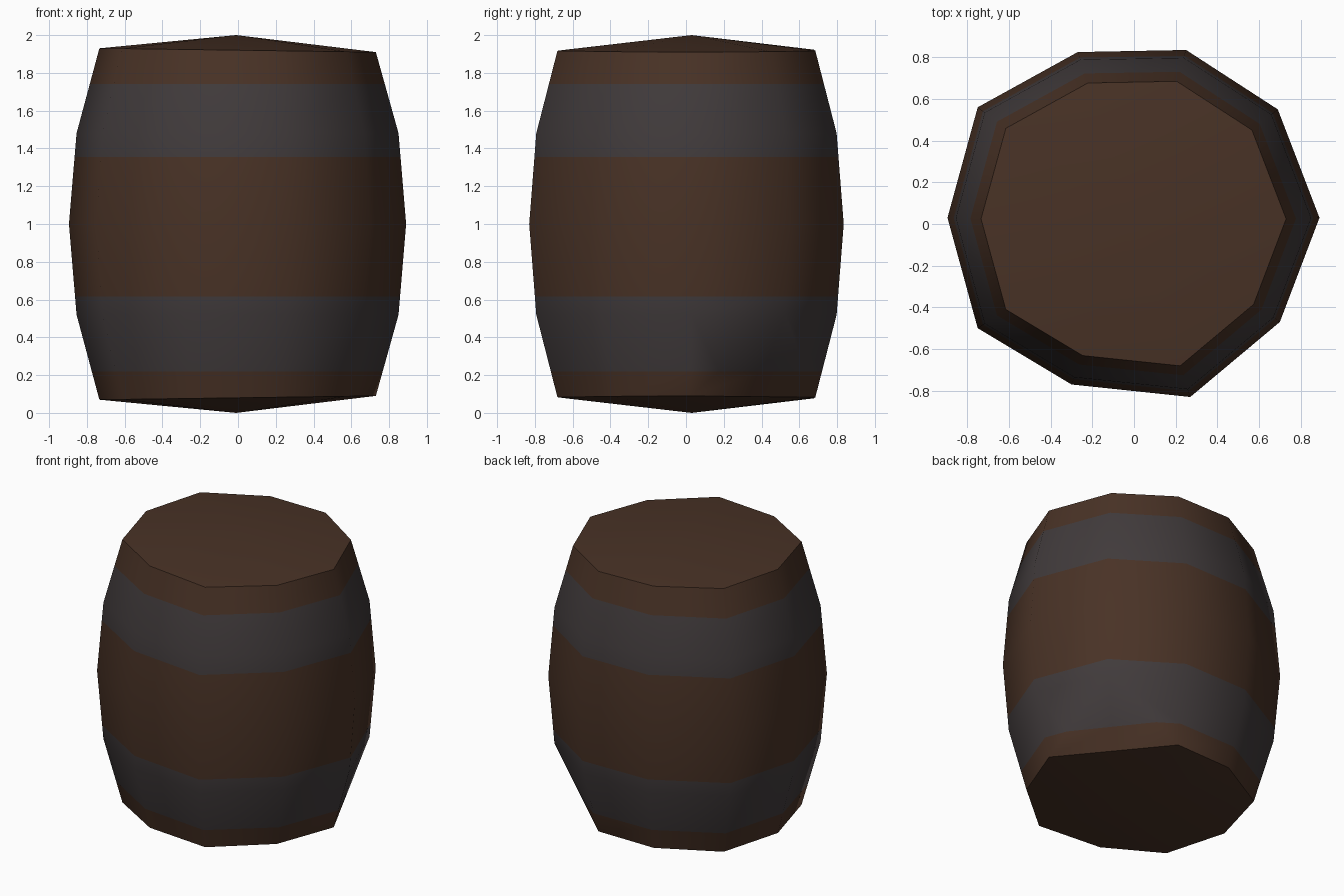
import bpy, bmesh, math

if "Cube" in bpy.data.objects:
    bpy.data.objects.remove(bpy.data.objects["Cube"])

def material(name, rgb):
    m = bpy.data.materials.new(name)
    m.diffuse_color = (*rgb, 1)
    m.use_nodes = True
    m.node_tree.nodes["Principled BSDF"].inputs["Base Color"].default_value = m.diffuse_color
    return m

wood = material("dark brown wood", (0.066, 0.032, 0.019))
iron = material("dark grey iron", (0.052, 0.043, 0.044))

# Uneven ten-sided outline at the belly (x, y)
OUTLINE = [(0.89, 0.03), (0.69, 0.55), (0.25, 0.835), (-0.27, 0.825), (-0.75, 0.56),
           (-0.895, 0.03), (-0.75, -0.50), (-0.30, -0.77), (0.27, -0.83), (0.70, -0.47)]
# Barrel profile (height, scale of the outline)
PROFILE = [(0.08, 0.82), (0.52, 0.955), (1.0, 1.0), (1.48, 0.955), (1.92, 0.82)]
HOOPS = [(0.22, 0.615), (1.355, 1.74)]
N = len(OUTLINE)

bm = bmesh.new()
rings = []
for z, s in PROFILE:
    # rims tilt very slightly from left to right
    tilt = 0.0137 if z < 0.2 else -0.0137 if z > 1.8 else 0
    rings.append([bm.verts.new((x * s, y * s, z + tilt * x * s)) for x, y in OUTLINE])

# One corner of the bottom rim is cut off straight
low = rings[0]
low[1].co = (low[0].co + low[2].co) / 2

# Staves
for a, b in zip(rings, rings[1:]):
    for i in range(N):
        j = (i + 1) % N
        f = bm.faces.new((a[i], a[j], b[j], b[i]))
        if a is low and i == 0:
            bmesh.utils.face_split(f, a[0], b[1])
        if a is low and i == 1:
            bmesh.utils.face_split(f, a[2], b[1])

# Shallow conical lids
for ring, z in ((rings[0], 0.0), (rings[-1], 2.0)):
    tip = bm.verts.new((-0.01, 0.03, z))
    for i in range(N):
        bm.faces.new((ring[i], ring[(i + 1) % N], tip))
bmesh.ops.recalc_face_normals(bm, faces=bm.faces[:])

# Painted hoops: cut the sides at the hoop edges and colour by height
for z in [h for hoop in HOOPS for h in hoop]:
    bmesh.ops.bisect_plane(bm, geom=bm.verts[:] + bm.edges[:] + bm.faces[:],
                           plane_co=(0, 0, z), plane_no=(0, 0, 1))
for f in bm.faces:
    z = f.calc_center_median().z
    f.material_index = int(any(lo < z < hi for lo, hi in HOOPS))

mesh = bpy.data.meshes.new("barrel")
bm.to_mesh(mesh)
bm.free()
mesh.materials.append(wood)
mesh.materials.append(iron)
barrel = bpy.data.objects.new("barrel", mesh)
bpy.context.collection.objects.link(barrel)
bpy.context.view_layer.objects.active = barrel
barrel.select_set(True)
bpy.ops.object.shade_smooth_by_angle(angle=math.radians(50))
